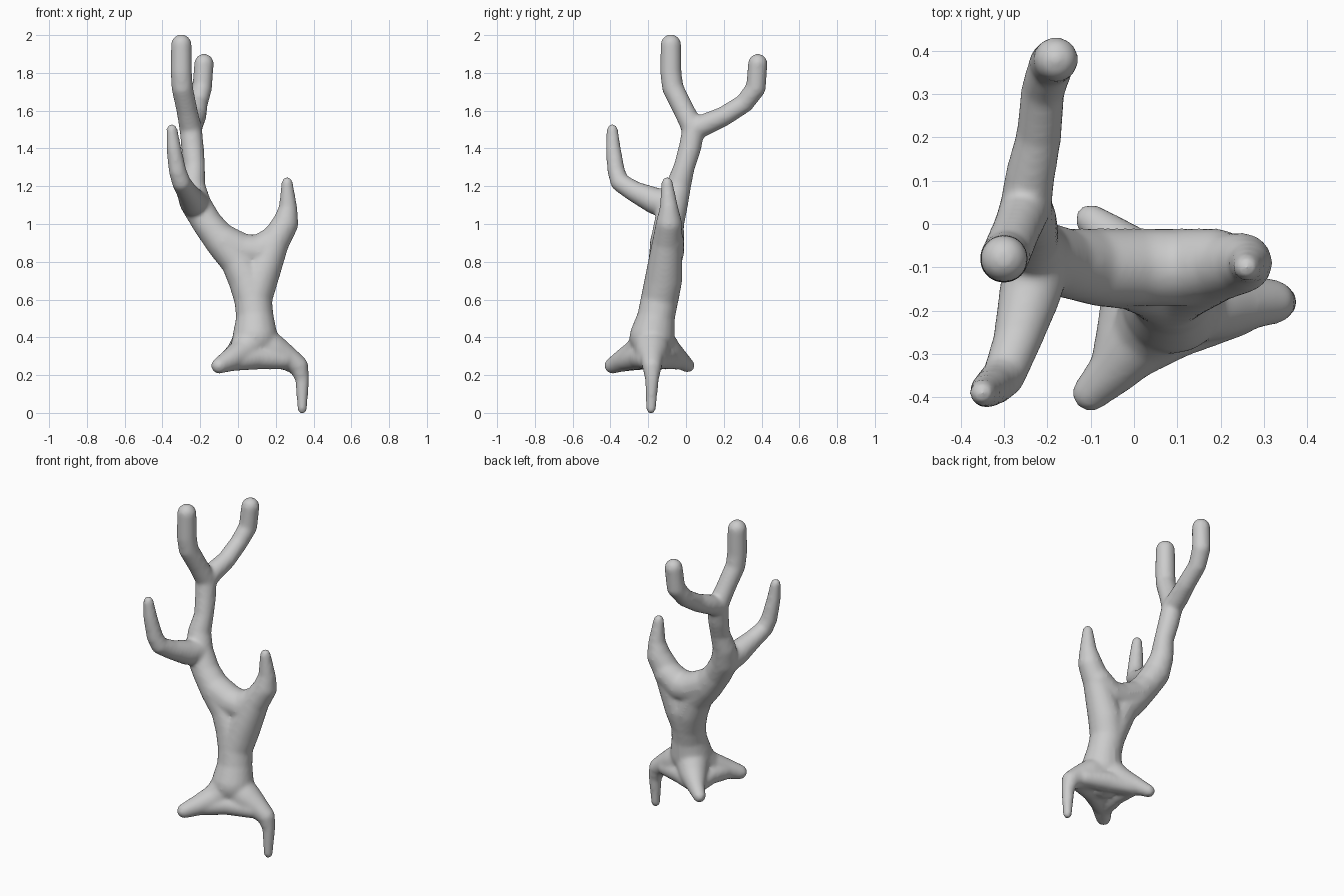
import bpy
import bmesh
from mathutils import Vector

# Remove the default cube only
default_cube = bpy.data.objects.get("Cube")
if default_cube:
    bpy.data.objects.remove(default_cube, do_unlink=True)


def make_material(name, colour):
    material = bpy.data.materials.new(name)
    material.use_nodes = True
    material.diffuse_color = colour
    shader = next(n for n in material.node_tree.nodes if n.type == "BSDF_PRINCIPLED")
    shader.inputs["Base Color"].default_value = colour
    shader.inputs["Roughness"].default_value = 0.8
    return material


def unit_ball():
    """Directions spread evenly over a ball."""
    ball = bmesh.new()
    bmesh.ops.create_icosphere(ball, subdivisions=3, radius=1)
    directions = [vert.co.copy() for vert in ball.verts]
    ball.free()
    return directions


BALL = unit_ball()
tree_mesh = bmesh.new()


def add_limb(*stations):
    """Tapered round limb through stations of x, y, z and radius."""
    for start, end in zip(stations, stations[1:]):
        verts = []
        for x, y, z, radius in (start, end):
            centre = Vector((x, y, z))
            verts += [tree_mesh.verts.new(centre + d * radius) for d in BALL]
        hull = bmesh.ops.convex_hull(tree_mesh, input=verts)
        inner = [v for v in hull["geom_interior"] if isinstance(v, bmesh.types.BMVert)]
        bmesh.ops.delete(tree_mesh, geom=inner, context="VERTS")


# Trunk, from the flared foot to the waist
waist = (.08, -.14, .6, .1)
add_limb((.08, -.18, .33, .1), (.09, -.18, .4, .12), (.09, -.16, .5, .1), waist)

# Short left limb, curving up to a thin tip
add_limb(waist, (.11, -.12, .7, .1), (.15, -.11, .8, .09), (.19, -.1, .9, .08),
         (.25, -.09, 1, .07), (.265, -.09, 1.08, .05), (.26, -.1, 1.22, .03))

# Long right limb, rising to the upper fork
upper_fork = (-.25, .04, 1.5, .06)
shoulder = (-.22, -.07, 1.1, .08)
add_limb(waist, (.05, -.12, .7, .1), (0, -.11, .8, .09), (-.08, -.1, .9, .09),
         (-.16, -.09, 1, .08), shoulder, (-.24, -.04, 1.2, .067),
         (-.23, -.01, 1.3, .056), (-.24, .02, 1.4, .06), upper_fork)

# Rounded saddle between the two limbs
add_limb((-.08, -.1, .91, .09), (.02, -.1, .86, .09), (.11, -.1, .85, .09),
         (.19, -.09, .91, .08))

# Upper branches: one straight up, one reaching back
add_limb(upper_fork, (-.27, -.01, 1.6, .056), (-.295, -.07, 1.72, .057),
         (-.3, -.08, 1.8, .057), (-.3, -.08, 1.95, .055))
add_limb(upper_fork, (-.24, .11, 1.53, .058), (-.22, .2, 1.57, .053),
         (-.21, .31, 1.64, .051), (-.19, .37, 1.72, .053), (-.18, .38, 1.85, .052))

# Front branch, bending upward
add_limb(shoulder, (-.24, -.16, 1.12, .072), (-.27, -.27, 1.17, .056),
         (-.3, -.35, 1.22, .05), (-.32, -.37, 1.28, .047),
         (-.34, -.385, 1.4, .04), (-.35, -.39, 1.5, .03))

# Roots: front, left with a drooping end, and back
add_limb((.07, -.19, .38, .1), (.03, -.25, .32, .08), (-.04, -.33, .28, .06),
         (-.1, -.39, .25, .043))
add_limb((.1, -.18, .38, .1), (.18, -.18, .33, .09), (.26, -.18, .29, .065),
         (.32, -.18, .25, .052), (.34, -.18, .18, .037), (.34, -.185, .02, .026))
add_limb((.07, -.16, .38, .1), (.02, -.1, .32, .08), (-.05, -.03, .28, .05),
         (-.1, .01, .25, .037))

# Webs that fill the spaces between neighbouring roots
add_limb((-.04, -.33, .27, .05), (.1, -.25, .29, .06), (.24, -.21, .28, .05))
add_limb((-.05, -.32, .27, .05), (-.03, -.2, .28, .05), (-.04, -.05, .27, .04))
add_limb((-.03, -.05, .27, .04), (.1, -.11, .29, .06), (.24, -.15, .28, .05))

# Fuse the limbs into one skin and soften the joints
bmesh.ops.recalc_face_normals(tree_mesh, faces=tree_mesh.faces)
mesh = bpy.data.meshes.new("bare_tree")
tree_mesh.to_mesh(mesh)
tree_mesh.free()
mesh.materials.append(make_material("pale grey", (0.6, 0.6, 0.6, 1)))
tree = bpy.data.objects.new("bare_tree", mesh)
bpy.context.scene.collection.objects.link(tree)

fuse = tree.modifiers.new("fuse_limbs", "REMESH")
fuse.mode = "VOXEL"
fuse.voxel_size = 0.01
fuse.use_smooth_shade = True
soften = tree.modifiers.new("soften_joints", "SMOOTH")
soften.factor = 0.5
soften.iterations = 12
